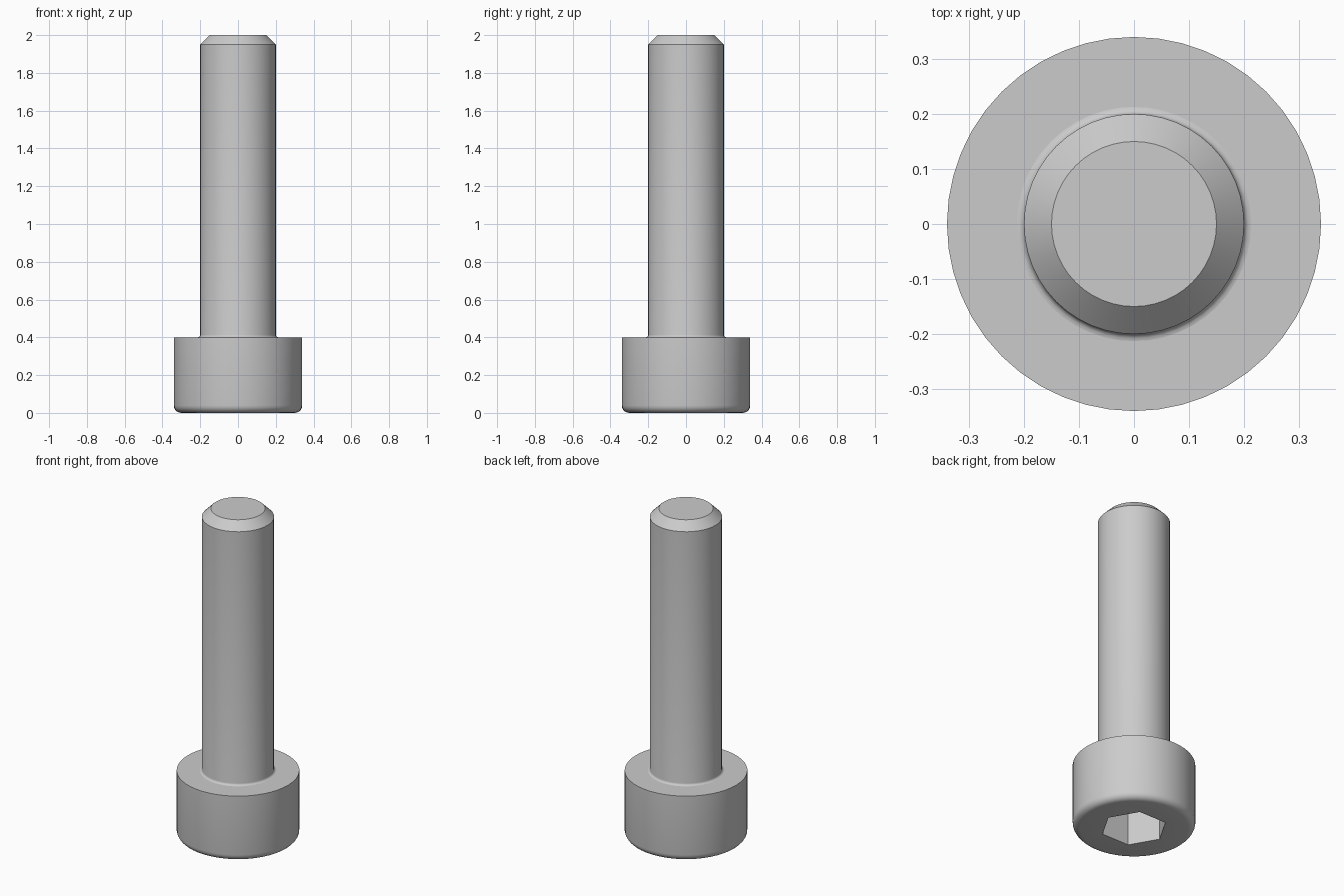
import bpy, bmesh, math

cube = bpy.data.objects.get("Cube")
if cube:
    bpy.data.objects.remove(cube, do_unlink=True)

HEAD_R, HEAD_H, HEAD_ROUND = 0.34, 0.4, 0.04
SHAFT_R, TIP_R, LENGTH, FILLET = 0.2, 0.15, 2.0, 0.013
SOCKET_FLATS, SOCKET_DEPTH = 0.32, 0.24

steel = bpy.data.materials.new("steel grey")
steel.use_nodes = True
colour = (0.6, 0.6, 0.6, 1)
steel.diffuse_color = colour
steel.node_tree.nodes["Principled BSDF"].inputs["Base Color"].default_value = colour


def arc(cx, cz, r, start, end, steps=5):
    """Points of an arc in the profile plane, angles in degrees."""
    angles = [math.radians(start + (end - start) * i / steps) for i in range(steps + 1)]
    return [(cx + r * math.cos(a), cz + r * math.sin(a)) for a in angles]


def lathe(name, profile, sides):
    """Turn (radius, height) points about z and cap both ends."""
    bm = bmesh.new()
    rings = [[bm.verts.new((r * math.cos(math.tau * i / sides),
                            r * math.sin(math.tau * i / sides), z))
              for i in range(sides)] for r, z in profile]
    for low, high in zip(rings, rings[1:]):
        for i in range(sides):
            j = (i + 1) % sides
            bm.faces.new((low[i], low[j], high[j], high[i]))
    bm.faces.new(rings[0][::-1])
    bm.faces.new(rings[-1])
    bmesh.ops.recalc_face_normals(bm, faces=bm.faces)
    mesh = bpy.data.meshes.new(name)
    bm.to_mesh(mesh)
    bm.free()
    mesh.materials.append(steel)
    obj = bpy.data.objects.new(name, mesh)
    bpy.context.collection.objects.link(obj)
    return obj


def select(obj):
    bpy.ops.object.select_all(action='DESELECT')
    obj.select_set(True)
    bpy.context.view_layer.objects.active = obj


# Cylindrical head with a rounded lower rim
head = lathe("head",
             arc(HEAD_R - HEAD_ROUND, HEAD_ROUND, HEAD_ROUND, -90, 0) + [(HEAD_R, HEAD_H)], 48)

# Hexagonal key socket cut into the underside
socket_r = SOCKET_FLATS / math.sqrt(3)
cutter = lathe("socket_cutter", [(socket_r, -0.1), (socket_r, SOCKET_DEPTH)], 6)
cutter.hide_render = True
cut = head.modifiers.new("socket", 'BOOLEAN')
cut.operation = 'DIFFERENCE'
cut.solver = 'EXACT'
cut.object = cutter
select(head)
bpy.ops.object.modifier_apply(modifier=cut.name)
bpy.data.objects.remove(cutter, do_unlink=True)

# Plain shaft with a small fillet at the head and a chamfered tip
shaft = lathe("shaft",
              arc(SHAFT_R + FILLET, HEAD_H + FILLET, FILLET, 270, 180, 4)
              + [(SHAFT_R, LENGTH - 0.05), (TIP_R, LENGTH)], 48)

for part in (head, shaft):
    select(part)
    bpy.ops.object.shade_smooth_by_angle(angle=math.radians(30))
